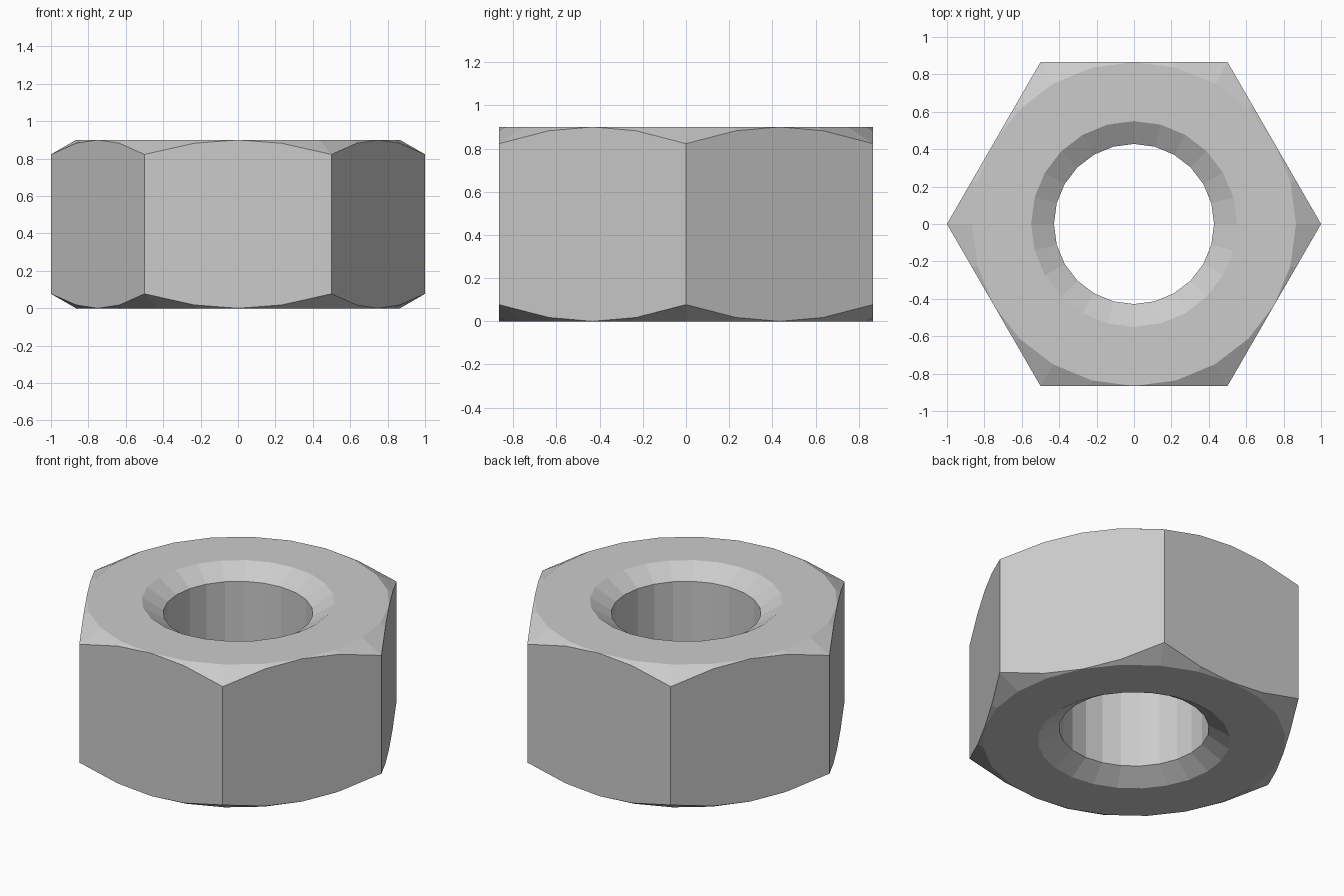
import bpy, bmesh
from math import cos, sin, radians, sqrt, tan

if "Cube" in bpy.data.objects:
    bpy.data.objects.remove(bpy.data.objects["Cube"])

SIDES, HEIGHT = 24, 0.9
FLAT = sqrt(3) / 2            # centre to flat of the hexagon
BORE, RIM, SINK = 0.428, 0.55, 0.077
SLOPE = tan(radians(30))      # outer corner chamfer

bm = bmesh.new()


def profile(deg):
    """Closed cross-section of the nut at one angle."""
    r = FLAT / cos(radians(deg % 60 - 30))
    drop = (r - FLAT) * SLOPE
    points = [(BORE, SINK), (RIM, 0), (FLAT, 0), (r, drop),
              (r, HEIGHT - drop), (FLAT, HEIGHT), (RIM, HEIGHT),
              (BORE, HEIGHT - SINK)]
    a = radians(deg)
    return [bm.verts.new((x * cos(a), x * sin(a), z)) for x, z in points]


# Sweep the cross-section around the hole
rings = [profile(i * 360 / SIDES) for i in range(SIDES)]
for i, a in enumerate(rings):
    b = rings[(i + 1) % SIDES]
    for j in range(len(a)):
        k = (j + 1) % len(a)
        bm.faces.new((a[j], b[j], b[k], a[k]))

# The chamfer fades to nothing at the middle of each flat
bmesh.ops.remove_doubles(bm, verts=bm.verts[:], dist=1e-4)
bmesh.ops.recalc_face_normals(bm, faces=bm.faces[:])

mesh = bpy.data.meshes.new("hex_nut")
bm.to_mesh(mesh)
bm.free()
nut = bpy.data.objects.new("hex_nut", mesh)
bpy.context.collection.objects.link(nut)
